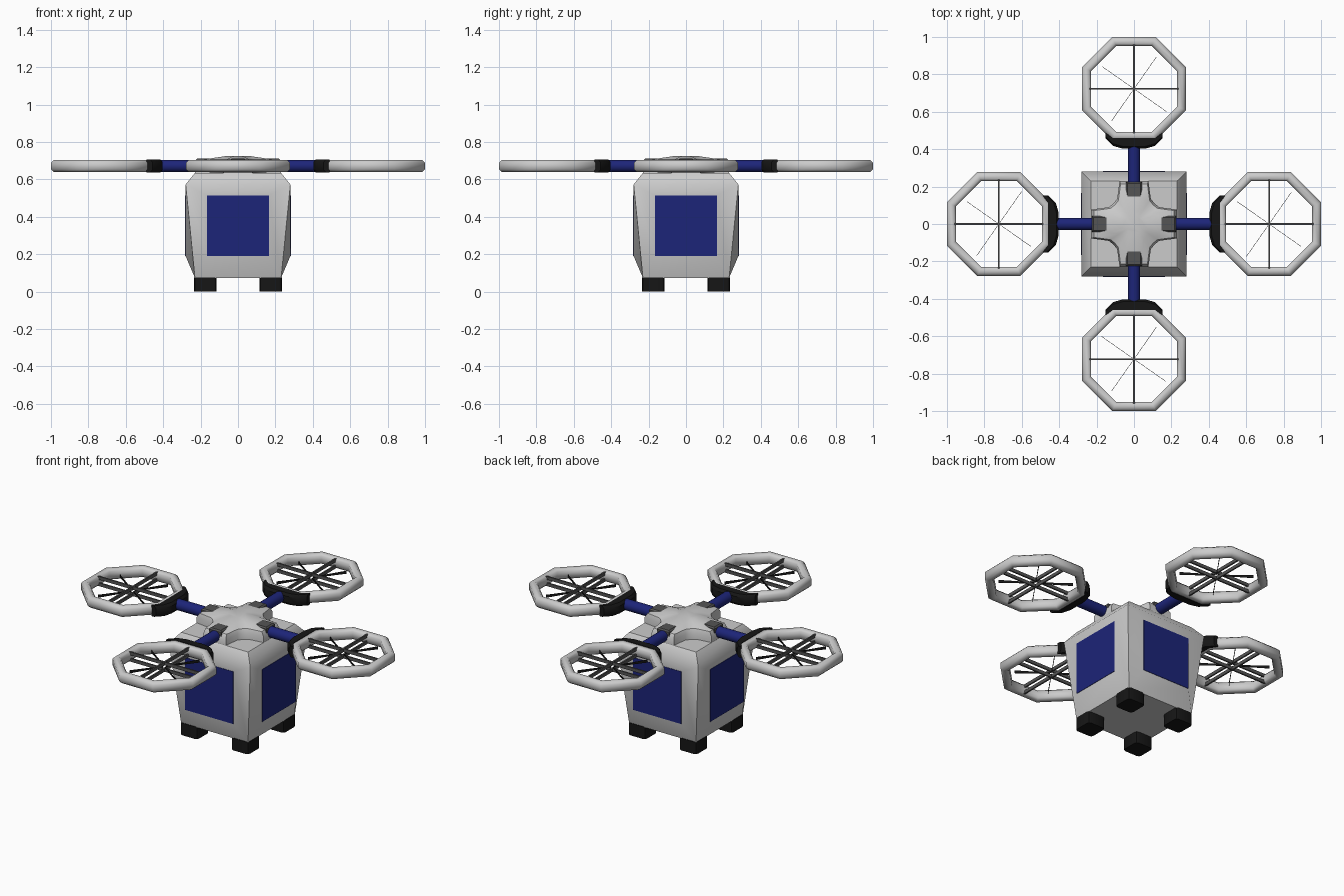
import bpy, bmesh, math
from mathutils import Matrix, Vector

if "Cube" in bpy.data.objects:
    bpy.data.objects.remove(bpy.data.objects["Cube"])

def mat(name, r, g, b):
    m = bpy.data.materials.new(name)
    m.diffuse_color = (r, g, b, 1)
    m.use_nodes = True
    m.node_tree.nodes["Principled BSDF"].inputs["Base Color"].default_value = m.diffuse_color
    return m

BLUE = mat("navy", 0.012, 0.018, 0.19)
BLACK = mat("black", 0.008, 0.008, 0.008)
DARK = mat("dark_grey", 0.09, 0.09, 0.09)
AZ = 0.672   # height of the arms and rotors
RC = 0.7225  # rotor centre distance

def finish(bm, name, material=None, angle=None, turn=0):
    """Turn a bmesh into an object, rotated about z."""
    bmesh.ops.recalc_face_normals(bm, faces=bm.faces)
    bm.transform(Matrix.Rotation(turn, 4, 'Z'))
    me = bpy.data.meshes.new(name)
    bm.to_mesh(me)
    bm.free()
    ob = bpy.data.objects.new(name, me)
    bpy.context.collection.objects.link(ob)
    if material:
        me.materials.append(material)
    if angle:
        bpy.ops.object.select_all(action='DESELECT')
        ob.select_set(True)
        bpy.context.view_layer.objects.active = ob
        bpy.ops.object.shade_smooth_by_angle(angle=math.radians(angle))
    return ob

def box(bm, c, size, rot=0):
    m = Matrix.Translation(c) @ Matrix.Rotation(rot, 4, 'Z') @ Matrix.Diagonal((*size, 1))
    return bmesh.ops.create_cube(bm, size=1, matrix=m)["verts"]

def loft(bm, rings, cap=True, closed=False):
    """Skin a list of equal-length point rings."""
    vs = [[bm.verts.new(p) for p in r] for r in rings]
    n = len(vs[0])
    pairs = list(zip(vs, vs[1:])) + ([(vs[-1], vs[0])] if closed else [])
    for a, b in pairs:
        for i in range(n):
            j = (i + 1) % n
            bm.faces.new((a[i], a[j], b[j], b[i]))
    if cap:
        bm.faces.new(vs[0])
        bm.faces.new(vs[-1])

def square(h, z):
    return [Vector((x * h, y * h, z)) for x, y in ((-1, -1), (1, -1), (1, 1), (-1, 1))]

# body: walls swell from the narrow base corners to flat panels, sloped lid on top
bm = bmesh.new()
low, rim, lid = (square(h, z) for h, z in ((0.23, 0.072), (0.28, 0.573), (0.23, 0.635)))
loft(bm, [rim, lid], cap=False)
bm.faces.new([bm.verts.new(p) for p in lid])
bm.faces.new([bm.verts.new(p) for p in low])
for k in range(4):
    R = Matrix.Rotation(k * math.pi / 2, 3, 'Z')
    outer = [R @ p for p in (low[0], low[1], rim[1], rim[0])]
    inner = [R @ Vector((x, -0.28, z)) for x, z in
             ((-0.165, 0.19), (0.165, 0.19), (0.165, 0.515), (-0.165, 0.515))]
    loft(bm, [[bm.verts.new(p).co for p in outer], inner], cap=False)
    bm.faces.new([bm.verts.new(p) for p in inner])
bm.verts.ensure_lookup_table()
bmesh.ops.delete(bm, geom=[v for v in bm.verts if not v.link_faces], context='VERTS')
bmesh.ops.remove_doubles(bm, verts=bm.verts, dist=0.0005)
finish(bm, "body", angle=50)

# hub: four-armed plate with a gently domed top
bm = bmesh.new()
corner = [(0.23, 0.077), (0.135, 0.09), (0.11, 0.11), (0.09, 0.135), (0.077, 0.23)]
outline = [Matrix.Rotation(k * math.pi / 2, 2) @ Vector(p) for k in range(4) for p in corner]
loft(bm, [[(p.x * s, p.y * s, z) for p in outline] for s, z in
          ((1, 0.625), (1, 0.67), (0.93, 0.697), (0.6, 0.714), (0.3, 0.724))])
finish(bm, "hub", angle=40)

for k in range(4):
    t = k * math.pi / 2

    # side panel
    bm = bmesh.new()
    box(bm, (0.28, 0, 0.3525), (0.005, 0.33, 0.325))
    finish(bm, "side_panel", BLUE, turn=t)

    # foot with chamfered upright edges
    bm = bmesh.new()
    box(bm, (0.175, 0.175, 0.038), (0.12, 0.12, 0.076))
    upright = [e for e in bm.edges if abs(e.verts[0].co.z - e.verts[1].co.z) > 0.05]
    bmesh.ops.bevel(bm, geom=upright, offset=0.018, segments=2, affect='EDGES', profile=0.5)
    finish(bm, "foot", BLACK, 35, t)

    # dark clamp at the root of the arm
    bm = bmesh.new()
    vs = box(bm, (0.168, 0, 0.677), (0.115, 0.084, 0.07))
    bmesh.ops.bevel(bm, geom=[e for e in bm.edges if all(v.co.z > 0.7 for v in e.verts)],
                    offset=0.008, segments=1, affect='EDGES')
    finish(bm, "arm_clamp", DARK, turn=t)

    # round arm
    bm = bmesh.new()
    bmesh.ops.create_cone(bm, cap_ends=True, segments=16, radius1=0.033, radius2=0.033, depth=0.25,
                          matrix=Matrix.Translation((0.305, 0, AZ)) @ Matrix.Rotation(math.pi / 2, 4, 'Y'))
    finish(bm, "arm", BLUE, 40, t)

    # bracket wrapping the near side of the rotor guard
    bm = bmesh.new()
    half = [(0.403, 0.06), (0.418, 0.113), (0.458, 0.153), (0.488, 0.153), (0.46, 0.113)]
    plan = half + [(x, -y) for x, y in reversed(half)]
    def bracket_ring(dx, z):
        return [(x + (dx if i in (0, 1, 2, 7, 8, 9) else 0), y, AZ + z) for i, (x, y) in enumerate(plan)]
    loft(bm, [bracket_ring(0.012, -0.035), bracket_ring(0, -0.02),
              bracket_ring(0, 0.02), bracket_ring(0.012, 0.035)])
    finish(bm, "guard_bracket", BLACK, 30, t)

    # octagonal rotor guard
    bm = bmesh.new()
    section = [(0.23, -0.02), (0.242, -0.0325), (0.262, -0.0325), (0.2775, -0.018),
               (0.2775, 0.018), (0.262, 0.0325), (0.242, 0.0325), (0.23, 0.02)]
    rings = []
    for i in range(8):
        a = math.radians(22.5 + 45 * i)
        f = 1 / math.cos(math.radians(22.5))
        rings.append([(RC + r * f * math.cos(a), r * f * math.sin(a), AZ + z) for r, z in section])
    loft(bm, rings, cap=False, closed=True)
    finish(bm, "rotor_guard", None, 50, t)

    # upper and lower guard struts
    bm = bmesh.new()
    for z in (-0.02, 0.02):
        for r in (0, math.pi / 2):
            box(bm, (RC, 0, AZ + z), (0.485, 0.009, 0.02), r)
    finish(bm, "guard_struts", DARK, turn=t)

    # thin upright blades tapering towards the axle
    bm = bmesh.new()
    for i in range(4):
        a = math.radians(55 + 90 * i)
        vs = box(bm, (0.11, 0, 0), (0.2, 0.002, 0.018))
        for v in vs:
            if v.co.x < 0.1:
                v.co.z *= 0.4
        bmesh.ops.transform(bm, verts=vs, matrix=Matrix.Translation((RC, 0, AZ)) @ Matrix.Rotation(a, 4, 'Z'))
    finish(bm, "rotor_blades", BLACK, turn=t)
